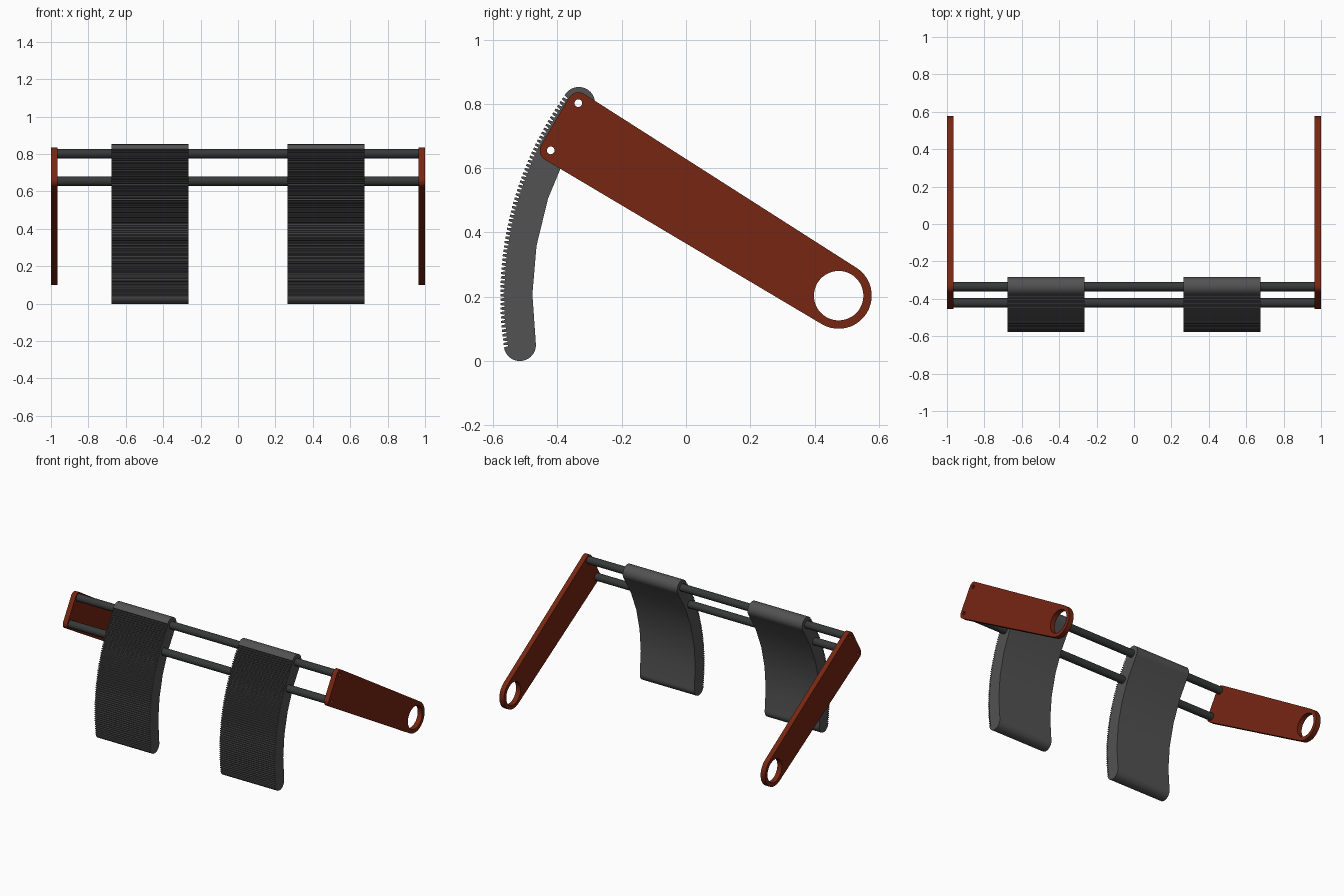
import bpy, bmesh
from math import sin, cos, radians, atan2, acos, hypot, pi
from mathutils import Matrix

if "Cube" in bpy.data.objects:
    bpy.data.objects.remove(bpy.data.objects["Cube"])


def material(name, rgb):
    m = bpy.data.materials.new(name)
    m.diffuse_color = (*rgb, 1)
    m.use_nodes = True
    m.node_tree.nodes["Principled BSDF"].inputs["Base Color"].default_value = m.diffuse_color
    return m


RUST = material("rust red", (0.18, 0.019, 0.006))
GREY = material("pad grey", (0.085, 0.085, 0.085))
DARK = material("rod charcoal", (0.038, 0.040, 0.040))


def arc(c, r, a0, a1, n):
    """Points of an arc in the side plane (y, z), angles in radians."""
    return [(c[0] + r * cos(a0 + (a1 - a0) * i / n),
             c[1] + r * sin(a0 + (a1 - a0) * i / n)) for i in range(n + 1)]


def circle(c, r, n=32):
    return arc(c, r, 0, 2 * pi, n)[:-1]


def extrude_x(name, loops, x0, x1, mat):
    """Fill side-plane loops (outline first, then holes) and extrude along x."""
    cu = bpy.data.curves.new(name, 'CURVE')
    cu.dimensions = '2D'
    cu.fill_mode = 'BOTH'
    cu.extrude = (x1 - x0) / 2
    for pts in loops:
        sp = cu.splines.new('POLY')
        sp.points.add(len(pts) - 1)
        for p, (y, z) in zip(sp.points, pts):
            p.co = (y, z, 0, 1)
        sp.use_cyclic_u = True
    ob = bpy.data.objects.new(name, cu)
    bpy.context.collection.objects.link(ob)
    bpy.ops.object.select_all(action='DESELECT')
    ob.select_set(True)
    bpy.context.view_layer.objects.active = ob
    bpy.ops.object.convert(target='MESH')
    ob = bpy.context.object
    ob.name = name
    # local (x, y, z) becomes world (y, z, x)
    turn = Matrix(((0, 0, 1, (x0 + x1) / 2), (1, 0, 0, 0), (0, 1, 0, 0), (0, 0, 0, 1)))
    bm = bmesh.new()
    bm.from_mesh(ob.data)
    bm.transform(turn)
    bmesh.ops.remove_doubles(bm, verts=bm.verts, dist=0.0002)
    bmesh.ops.recalc_face_normals(bm, faces=bm.faces)
    bm.to_mesh(ob.data)
    bm.free()
    ob.data.materials.clear()
    ob.data.materials.append(mat)
    bpy.ops.object.shade_smooth_by_angle(angle=radians(30))
    return ob


def hull(circles, n=16):
    """Outline wrapped tightly round circles given counter-clockwise."""
    k = len(circles)
    normals = []
    for i in range(k):
        (a, ra), (b, rb) = circles[i], circles[(i + 1) % k]
        dy, dz = b[0] - a[0], b[1] - a[1]
        normals.append(atan2(dz, dy) - acos((ra - rb) / hypot(dy, dz)))
    pts = []
    for i, (c, r) in enumerate(circles):
        start, end = normals[i - 1], normals[i]
        pts += arc(c, r, start, start + (end - start) % (2 * pi), n)
    return pts


TOP_ROD, LOW_ROD, EYE = (-0.335, 0.802), (-0.421, 0.655), (0.475, 0.203)
ROD_R, BORE_R = 0.025, 0.012

# Side arms: tapered plates with a large eye and two small bores
arm_outline = hull([(TOP_ROD, 0.034), (LOW_ROD, 0.034), (EYE, 0.103)], 20)
arm_loops = [arm_outline, circle(EYE, 0.077, 48),
             circle(TOP_ROD, BORE_R, 20), circle(LOW_ROD, BORE_R, 20)]
extrude_x("left_arm", arm_loops, -1.0, -0.966, RUST)
extrude_x("right_arm", arm_loops, 0.966, 1.0, RUST)

# Hollow cross rods
for name, c in (("upper_rod", TOP_ROD), ("lower_rod", LOW_ROD)):
    extrude_x(name, [circle(c, ROD_R), circle(c, BORE_R, 20)], -0.966, 0.966, DARK)

# Curved pads: ribbed front, faceted back, rounded ends
CENTRE, RADIUS, HALF = (0.502, 0.2), 1.03, 0.05
LOW, HIGH = radians(-8.4), radians(35.8)
RIBS, BACK_FACETS = 60, 5


def on_arc(a, r):
    return (CENTRE[0] - r * cos(a), CENTRE[1] + r * sin(a))


pad = []
step = (HIGH - LOW) / RIBS
for i in range(RIBS):
    for t, d in ((0.05, 0), (0.5, 0), (0.65, -0.013), (0.9, -0.013)):
        pad.append(on_arc(HIGH - (i + t) * step, RADIUS + HALF + d))
pad += arc(on_arc(LOW, RADIUS), HALF, pi - LOW, 2 * pi - LOW, 16)
pad += [on_arc(LOW + (HIGH - LOW) * i / BACK_FACETS, RADIUS - HALF)
        for i in range(1, BACK_FACETS)]
pad += arc(on_arc(HIGH, RADIUS), HALF, -HIGH, pi - HIGH, 16)
pad_loops = [pad, circle(TOP_ROD, ROD_R), circle(LOW_ROD, ROD_R)]
extrude_x("left_pad", pad_loops, -0.675, -0.265, GREY)
extrude_x("right_pad", pad_loops, 0.265, 0.675, GREY)
